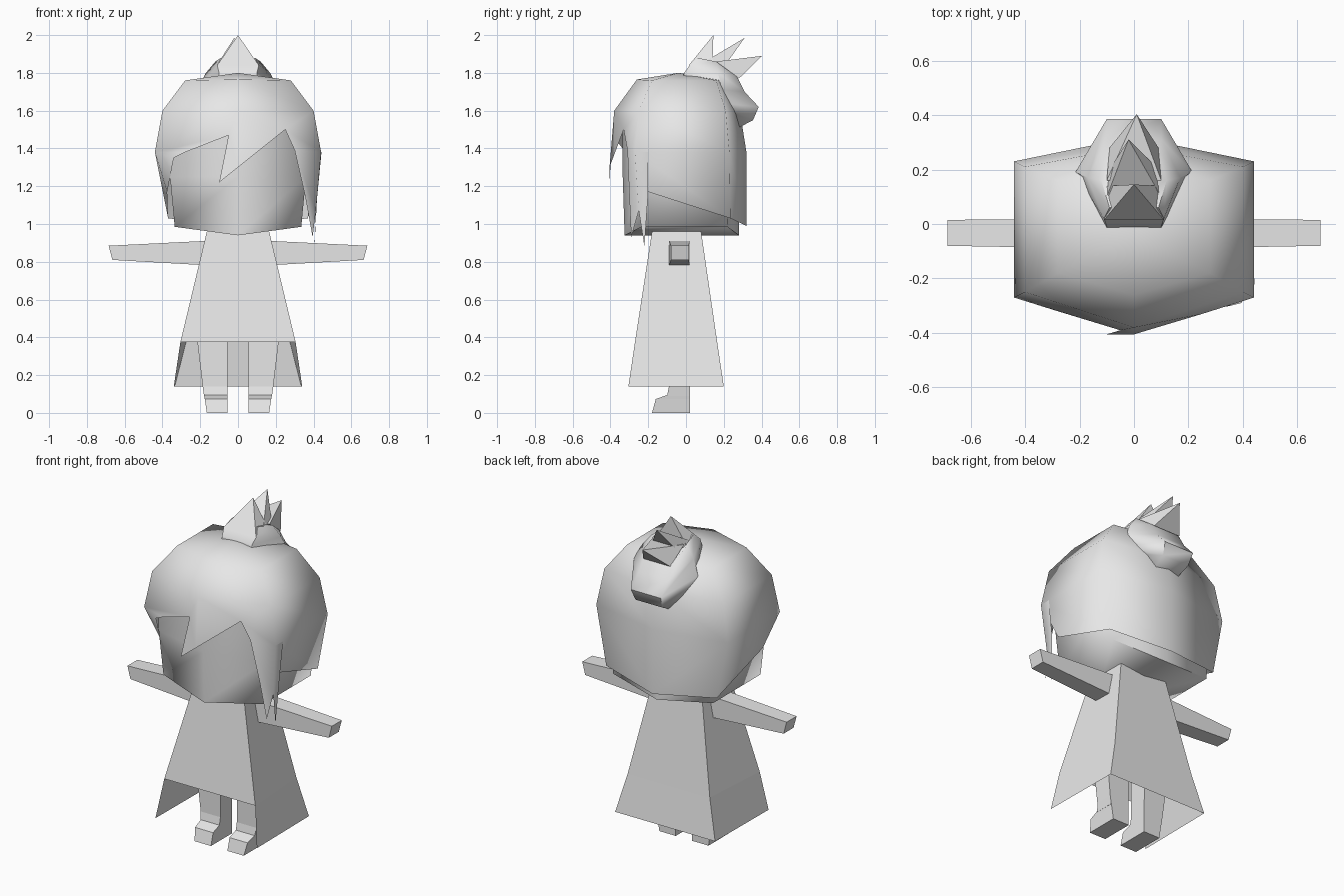
import bpy
import bmesh
import math

default_cube = bpy.data.objects.get("Cube")
if default_cube:
    bpy.data.objects.remove(default_cube, do_unlink=True)

# One plain grey for the whole figure
grey = bpy.data.materials.new("plain grey")
grey.use_nodes = True
grey.diffuse_color = (.8, .8, .8, 1)
grey.node_tree.nodes["Principled BSDF"].inputs["Base Color"].default_value = (.8, .8, .8, 1)


def build(name, polygons, smooth_degrees=None):
    """Join polygons given by their corner points into one object."""
    bm = bmesh.new()
    for polygon in polygons:
        bm.faces.new([bm.verts.new(point) for point in polygon])
    bmesh.ops.remove_doubles(bm, verts=bm.verts, dist=.0005)
    bmesh.ops.recalc_face_normals(bm, faces=bm.faces)
    mesh = bpy.data.meshes.new(name)
    bm.to_mesh(mesh)
    bm.free()
    mesh.materials.append(grey)
    part = bpy.data.objects.new(name, mesh)
    bpy.context.collection.objects.link(part)
    if smooth_degrees:
        bpy.ops.object.select_all(action="DESELECT")
        part.select_set(True)
        bpy.context.view_layer.objects.active = part
        bpy.ops.object.shade_smooth_by_angle(angle=math.radians(smooth_degrees))
    return part


def bridge(lower, upper):
    """Quads between two closed rings."""
    count = len(lower)
    return [(lower[i], lower[(i + 1) % count], upper[(i + 1) % count], upper[i])
            for i in range(count)]


def loft(rings, cap_start=True, cap_end=True):
    polygons = []
    for lower, upper in zip(rings, rings[1:]):
        polygons += bridge(lower, upper)
    if cap_start:
        polygons.append(rings[0])
    if cap_end:
        polygons.append(rings[-1])
    return polygons


def fan(ring, tip):
    return [(ring[i - 1], ring[i], tip) for i in range(len(ring))]


def mirrored(points):
    return [(-x, y, z) for x, y, z in points]


def hexagon(half, front, side_front, side_back, back, side_z, end_z):
    """Six-sided plan with a point at the front and at the back."""
    return [(0, front, end_z), (half, side_front, side_z), (half, side_back, side_z),
            (0, back, end_z), (-half, side_back, side_z), (-half, side_front, side_z)]


# Head with a shallow keel under the chin
chin = hexagon(.335, -.325, -.235, .22, .28, .985, .94)
cheeks = hexagon(.36, -.335, -.245, .21, .28, 1.25, 1.25)
brow = hexagon(.36, -.335, -.245, .2, .27, 1.53, 1.53)
keel = [(chin[0], chin[1], chin[2], chin[3]), (chin[0], chin[3], chin[4], chin[5])]
build("head", loft([chin, cheeks, brow], cap_start=False) + keel, 80)

# Hair cap: crown, widest ring, side and back skirt
crown = hexagon(.28, -.26, -.18, .16, .2, 1.76, 1.765)
temple = hexagon(.4, -.38, -.25, .21, .285, 1.6, 1.6)
wide = hexagon(.44, -.4, -.27, .23, .32, 1.38, 1.38)
hair = fan(crown, (0, -.04, 1.8)) + bridge(crown, temple)
hair += bridge(temple, wide)[1:5]
nape = (0, .32, .99)
side_hem = [(.375, -.2, 1.17), (.37, .235, 1.03)]
for flip in (list, mirrored):
    front_low, back_low = flip(side_hem)
    corner, rear = flip([wide[1], wide[2]])
    hair.append((corner, rear, back_low, front_low))
    hair.append((rear, wide[3], nape, back_low))

# Zigzag fringe across the forehead
fringe_middle = (0, -.405, 1.3)
bang_end = (-.34, -.3, 1.35)
hair.append([temple[0], fringe_middle, (-.1, -.405, 1.22), (-.05, -.39, 1.47),
             (-.28, -.32, 1.38), bang_end, wide[5], temple[5]])
hair.append([bang_end, wide[5], mirrored(side_hem)[0]])
lock_root = (.3, -.31, 1.39)
hair.append([temple[0], temple[1], wide[1], lock_root, (.25, -.33, 1.5), fringe_middle])

# Long two-pointed lock on the left
lock_notch = (.412, -.25, 1.07)
hair.append([wide[1], lock_root, (.355, -.3, 1.15), (.395, -.29, .93), lock_notch])
hair.append([wide[1], lock_notch, (.405, -.22, .88), (.42, -.2, 1.17), (.442, -.2, 1.38)])
build("hair", hair, 85)


def bun_ring(front, middle, back):
    """Symmetric six-sided ring from its three left-hand points."""
    return [front, middle, back] + mirrored([back, middle, front])


# Gathered bun leaning back from the crown
bun = [bun_ring((.09, .02, 1.72), (.18, .14, 1.62), (.08, .28, 1.51)),
       bun_ring((.1, -.015, 1.78), (.21, .17, 1.64), (.09, .355, 1.55)),
       bun_ring((.1, -.01, 1.8), (.215, .19, 1.71), (.1, .385, 1.62)),
       bun_ring((.11, .02, 1.84), (.17, .17, 1.8), (.1, .31, 1.7)),
       bun_ring((.09, .06, 1.88), (.12, .16, 1.86), (.09, .27, 1.78))]
build("hair_bun", loft(bun), 55)

# Three spikes fanning out of the bun
spikes = {
    "front": ([(-.11, .015, 1.84), (.11, .015, 1.84), (.1, .14, 1.85), (-.1, .14, 1.85)],
              (0, .145, 2)),
    "middle": ([(-.1, .1, 1.86), (.1, .1, 1.86), (.09, .2, 1.83), (-.09, .2, 1.83)],
               (-.02, .31, 1.985)),
    "back": ([(-.1, .16, 1.86), (.1, .16, 1.86), (.09, .28, 1.77), (-.09, .28, 1.77)],
             (.01, .403, 1.89)),
}
for place, (base, tip) in spikes.items():
    build("hair_spike_" + place, fan(base, tip) + [base])

# Flared coat, cut short at the front
coat = []
front_edge = [(.165, -.18, .96), (.305, -.27, .375), (.34, -.305, .14)]
back_edge = [(.16, .08, .96), (.275, .165, .375), (.335, .2, .14)]
for flip in (list, mirrored):
    front, back = flip(front_edge), flip(back_edge)
    for i in range(2):
        coat.append((front[i], front[i + 1], back[i + 1], back[i]))
for edge, panels in ((front_edge, 1), (back_edge, 2)):
    other = mirrored(edge)
    for i in range(panels):
        coat.append((edge[i], edge[i + 1], other[i + 1], other[i]))
coat.append([front_edge[0], back_edge[0]] + mirrored([back_edge[0], front_edge[0]]))
build("coat", coat)


def block(x_low, x_high, y_front, y_back, z):
    return [(x_low, y_front, z), (x_high, y_front, z), (x_high, y_back, z), (x_low, y_back, z)]


def arm_section(x_top, x_bottom, front, back, bottom, top):
    return [(x_bottom, front, bottom), (x_bottom, back, bottom),
            (x_top, back, top), (x_top, front, top)]


# Arms held straight out, legs and shoes
arm = [arm_section(.14, .14, -.09, .02, .78, .912),
       arm_section(.685, .665, -.08, .015, .81, .885)]
leg = [block(.055, .18, -.1, .02, .09), block(.055, .187, -.09, .02, .14),
       block(.055, .225, -.09, .03, .46)]
shoe = [block(.055, .165, -.18, .02, 0), block(.055, .176, -.16, .02, .073)]
instep = [(x, y, .095 if y < 0 else .097) for x, y, z in leg[0]]
shoe.append(instep)
for side, flip in (("left", list), ("right", mirrored)):
    for part, rings in (("arm", arm), ("leg", leg), ("shoe", shoe)):
        build(side + "_" + part, loft([flip(ring) for ring in rings]))
